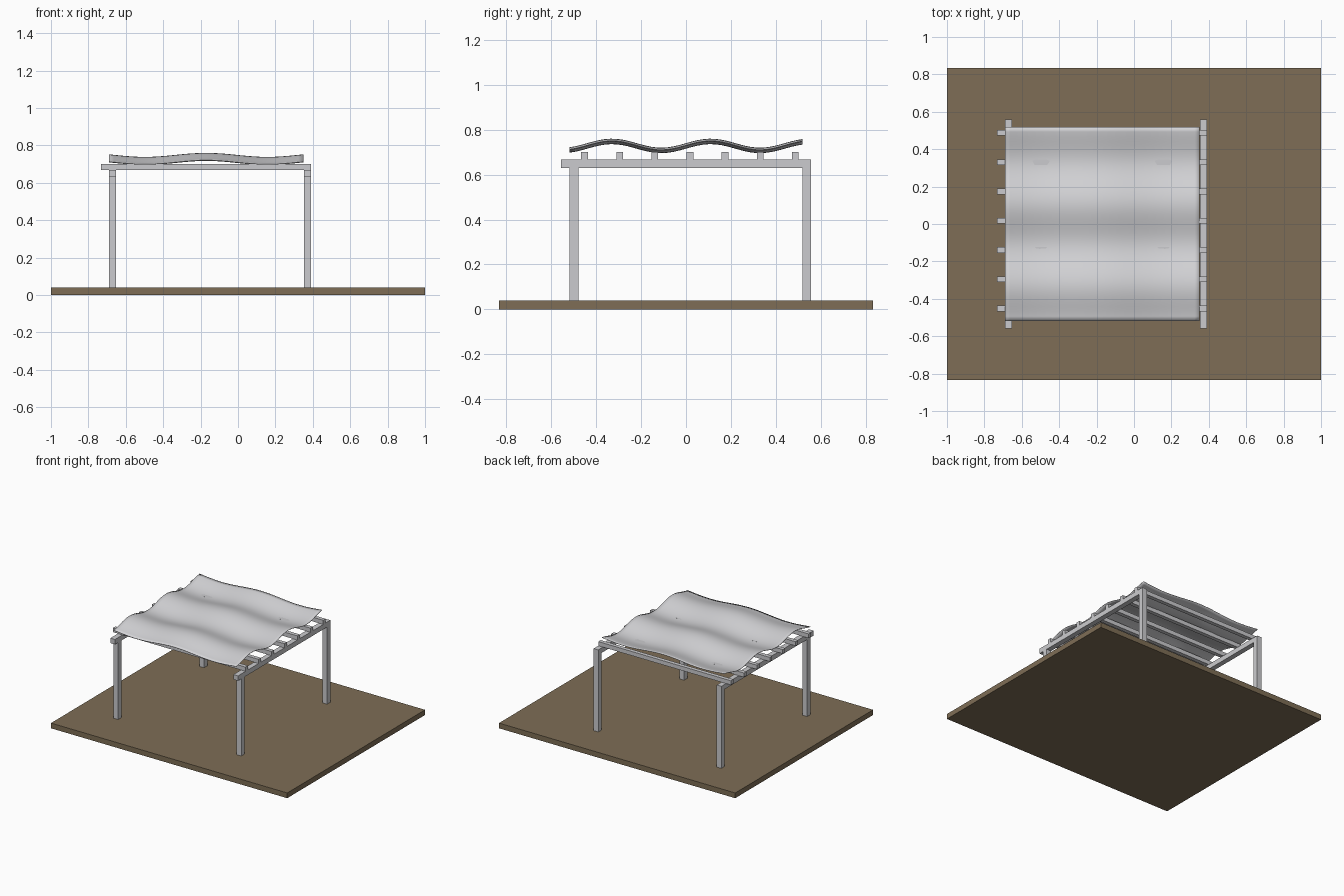
import bpy
import bmesh
from math import sin, cos

cube = bpy.data.objects.get("Cube")
if cube:
    bpy.data.objects.remove(cube, do_unlink=True)


def material(name, color):
    m = bpy.data.materials.new(name)
    m.use_nodes = True
    m.diffuse_color = (*color, 1)
    m.node_tree.nodes["Principled BSDF"].inputs["Base Color"].default_value = (*color, 1)
    return m


soil = material("brown ground", (0.21, 0.155, 0.092))
metal = material("light grey frame", (0.6, 0.6, 0.62))
fabric = material("pale grey fabric", (0.66, 0.66, 0.68))


def add_object(name, bm, mat):
    mesh = bpy.data.meshes.new(name)
    bm.to_mesh(mesh)
    bm.free()
    mesh.materials.append(mat)
    obj = bpy.data.objects.new(name, mesh)
    bpy.context.collection.objects.link(obj)
    return obj


def box(name, xs, ys, zs, mat):
    bm = bmesh.new()
    bmesh.ops.create_cube(bm, size=1)
    for v in bm.verts:
        v.co = [r[0] if c < 0 else r[1] for c, r in zip(v.co, (xs, ys, zs))]
    return add_object(name, bm, mat)


# Ground slab
box("ground", (-1, 1), (-0.833, 0.833), (0, 0.04), soil)

# Posts and the beam across each pair
for side, x in (("right", -0.69), ("left", 0.352)):
    xs = (x, x + 0.039)
    for end, y in (("front", -0.519), ("back", 0.519)):
        box(f"{end}_{side}_post", xs, (y, y + 0.039), (0.04, 0.63), metal)
    box(f"{side}_beam", xs, (-0.558, 0.558), (0.63, 0.668), metal)

# Rafters resting on the beams
for i in range(7):
    y = -0.467 + i * 0.1565
    box(f"rafter_{i + 1}", (-0.732, 0.391), (y, y + 0.03), (0.668, 0.7), metal)

# Rippled fabric canopy
bm = bmesh.new()
bmesh.ops.create_grid(bm, x_segments=40, y_segments=40, size=0.519)
for v in bm.verts:
    v.co.z = 0.728 + 0.02 * sin(14.28 * v.co.y) + 0.0107 * cos(9.6 * v.co.x)
    v.co.x -= 0.17
canopy = add_object("canopy", bm, fabric)
thick = canopy.modifiers.new("thickness", "SOLIDIFY")
thick.thickness = 0.003
thick.offset = 0
bpy.context.view_layer.objects.active = canopy
canopy.select_set(True)
bpy.ops.object.shade_smooth_by_angle()
